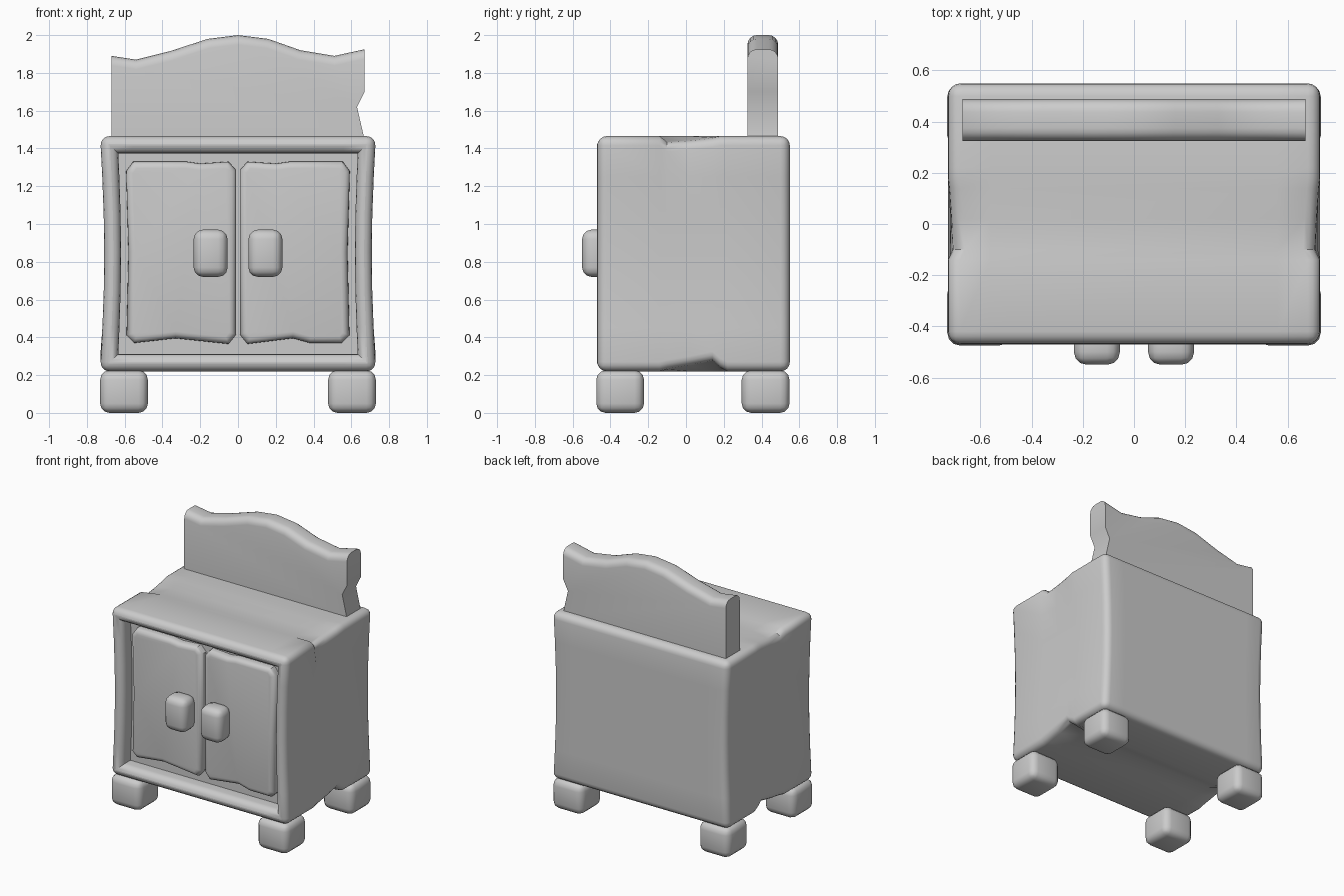
import bpy, bmesh
from math import sin, pi, radians
from mathutils import Vector, Matrix

if "Cube" in bpy.data.objects:
    bpy.data.objects.remove(bpy.data.objects["Cube"])


def finish(bm, name, angle=40):
    bmesh.ops.recalc_face_normals(bm, faces=bm.faces[:])
    me = bpy.data.meshes.new(name)
    bm.to_mesh(me)
    bm.free()
    me.shade_smooth()
    me.set_sharp_from_angle(angle=radians(angle))
    ob = bpy.data.objects.new(name, me)
    bpy.context.collection.objects.link(ob)
    return ob


def box(lo, hi):
    bm = bmesh.new()
    lo, hi = Vector(lo), Vector(hi)
    bmesh.ops.create_cube(bm, size=1, matrix=Matrix.Translation((lo + hi) / 2)
                          @ Matrix.Diagonal((*(hi - lo), 1)))
    return bm


def bevel(bm, edges, r, seg):
    bmesh.ops.bevel(bm, geom=edges, offset=r, segments=seg, profile=0.5,
                    affect='EDGES', clamp_overlap=False)


def rounded_box(name, lo, hi, r, seg=3):
    bm = box(lo, hi)
    bevel(bm, bm.edges[:], r, seg)
    return finish(bm, name, 50)


def prism(name, pts, y0, y1, r, pick):
    """Extrude an xz outline along y, rounding the edges chosen by pick."""
    bm = bmesh.new()
    f = bm.faces.new([bm.verts.new((x, y0, z)) for x, z in pts])
    ext = bmesh.ops.extrude_face_region(bm, geom=[f], use_keep_orig=True)
    for v in ext['geom']:
        if isinstance(v, bmesh.types.BMVert):
            v.co.y = y1
    bmesh.ops.recalc_face_normals(bm, faces=bm.faces[:])
    bevel(bm, [e for e in bm.edges if pick(e)], r, 4)
    return finish(bm, name)


# cabinet body with recessed front
bm = box((-0.73, -0.47, 0.22), (0.73, 0.55, 1.465))
front = min(bm.faces, key=lambda f: f.calc_center_median().y)
bmesh.ops.inset_individual(bm, faces=[front], thickness=0.13)
inner = bmesh.ops.extrude_discrete_faces(bm, faces=[front])['faces'][0]
for v in inner.verts:
    v.co.y = -0.36
bmesh.ops.recalc_face_normals(bm, faces=bm.faces[:])
edges = [e for e in bm.edges if e.calc_face_angle(0) > 0.1
         and not any(abs(v.co.y + 0.36) < 1e-4 for v in e.verts)]
bevel(bm, edges, 0.05, 4)
# extra loops, then pinched sides and worn notches
cuts = ([((0, 0, z), (0, 0, 1)) for z in (0.45, 0.65, 0.85, 1.05, 1.25)]
        + [((0, y, 0), (0, 1, 0)) for y in (-0.14, -0.1, 0.02, 0.14, 0.18, 0.22)]
        + [((x, 0, 0), (1, 0, 0)) for x in (-0.56, 0.56)])
for co, no in cuts:
    bmesh.ops.bisect_plane(bm, geom=bm.verts[:] + bm.edges[:] + bm.faces[:],
                           plane_co=co, plane_no=no)
low = {-0.1: 0.01, 0.02: 0.03, 0.14: 0.055, 0.18: 0.02}
high = {-0.1: 1.0, 0.02: 0.7, 0.14: 0.25}
for v in bm.verts:
    x, y, z = v.co
    key = round(y, 2)
    v.co.x *= 1 - 0.03 * max(0, sin(pi * (z - 0.22) / 1.245))
    if abs(x) > 0.6:
        if z < 0.3:
            v.co.z += low.get(key, 0)
        elif z > 1.4:
            v.co.z -= 0.03 * high.get(key, 0)
            v.co.x -= 0.018 * high.get(key, 0) * (1 if x > 0 else -1)
finish(bm, "cabinet_body")

# doors with uneven outlines
door_bottoms = {-1: [(0.05, 0.365), (0.33, 0.395), (0.55, 0.37)],
                1: [(0.05, 0.365), (0.29, 0.395), (0.38, 0.37), (0.55, 0.37)]}
for s, side in ((-1, "left"), (1, "right")):
    pts = door_bottoms[s] + [(0.59, 0.41), (0.58, 0.85), (0.592, 1.28), (0.555, 1.33),
                             (0.27, 1.33), (0.2, 1.32), (0.05, 1.33),
                             (0.01, 1.285), (0.01, 0.415)]
    prism(side + "_door", [(s * x, z) for x, z in pts], -0.42, -0.35, 0.035,
          lambda e: all(v.co.y < -0.41 for v in e.verts))
    # handle
    a, b = sorted((s * 0.055, s * 0.235))
    rounded_box(side + "_handle", (a, -0.55, 0.72), (b, -0.40, 0.97), 0.05)
    # feet
    a, b = sorted((s * 0.477, s * 0.73))
    for y, end in ((-0.475, "front"), (0.295, "back")):
        rounded_box(f"{end}_{side}_foot", (a, y, 0), (b, y + 0.253, 0.225), 0.05)

# wavy backboard with a chipped right end
outline = [(-0.67, 1.44), (-0.67, 1.89), (-0.54, 1.87), (-0.36, 1.915), (-0.16, 1.98),
           (0, 2.0), (0.16, 1.98), (0.33, 1.92), (0.51, 1.89), (0.67, 1.925),
           (0.67, 1.70), (0.63, 1.62), (0.667, 1.46), (0.667, 1.44)]
prism("backboard", outline, 0.325, 0.488, 0.05,
      lambda e: all(v.co.z > 1.8 for v in e.verts)
      and abs(e.verts[0].co.y - e.verts[1].co.y) < 1e-4)
